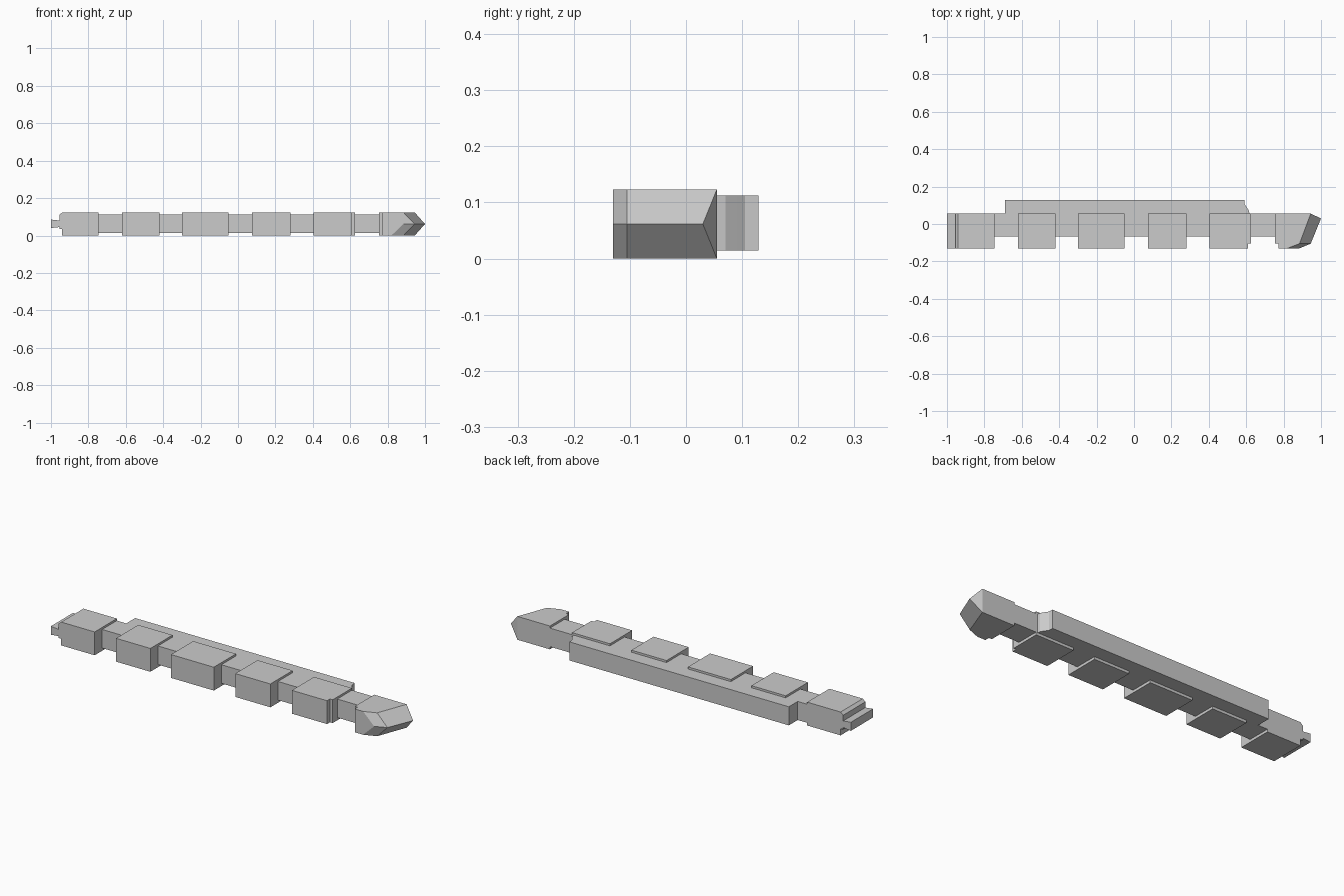
import bpy, bmesh
from mathutils import Vector

if "Cube" in bpy.data.objects:
    bpy.data.objects.remove(bpy.data.objects["Cube"])

H = 0.123              # block height
YF, YB = -0.13, 0.055  # front and back of the blocks


def finish(name, bm):
    bmesh.ops.recalc_face_normals(bm, faces=bm.faces)
    me = bpy.data.meshes.new(name)
    bm.to_mesh(me)
    bm.free()
    ob = bpy.data.objects.new(name, me)
    bpy.context.collection.objects.link(ob)
    return ob


def prism(name, profile, lo, hi, axis='z'):
    """Extrude an xy profile along z, or an xz profile along y."""
    bm = bmesh.new()
    pts = [(a, b, lo) if axis == 'z' else (a, lo, b) for a, b in profile]
    face = bm.faces.new([bm.verts.new(p) for p in pts])
    new = bmesh.ops.extrude_face_region(bm, geom=[face])['geom']
    step = Vector((0, 0, hi - lo)) if axis == 'z' else Vector((0, hi - lo, 0))
    bmesh.ops.translate(bm, vec=step,
                        verts=[g for g in new if isinstance(g, bmesh.types.BMVert)])
    return finish(name, bm)


# Core bar with the back rail
prism("core_rail", [(-0.76, -0.067), (0.78, -0.067), (0.78, YB), (0.617, YB),
                    (0.615, 0.07), (0.602, 0.09), (0.592, 0.105), (0.59, 0.129),
                    (-0.69, 0.129), (-0.69, YB), (-0.76, YB)], 0.014, 0.112)

# Middle grip blocks
for i, (x0, x1) in enumerate([(-0.62, -0.42), (-0.30, -0.05), (0.075, 0.28)]):
    prism(f"block_{i + 1}", [(x0, YF), (x1, YF), (x1, YB), (x0, YB)], 0, H)

# Last block with a small corner step
prism("block_4", [(0.405, YF), (0.61, YF), (0.61, -0.105), (0.626, -0.105),
                  (0.626, YB), (0.405, YB)], 0, H)

# Tail block with the end tongue
prism("tail_block", [(-0.745, 0), (-0.94, 0), (-0.94, 0.035), (-0.955, 0.035),
                     (-0.955, 0.045), (-1.0, 0.04), (-1.0, 0.085), (-0.955, 0.08),
                     (-0.955, 0.11), (-0.94, H), (-0.745, H)], YF, YB, 'y')

# Pointed head: mirrored halves meeting at a ridge at mid height
back = [(0.772, YF), (0.772, -0.105), (0.755, -0.105), (0.755, YB)]
flat = back + [(0.945, YB), (0.885, -0.105), (0.82, YF)]
ridge = back + [(0.945, YB), (1.0, 0.03), (0.945, -0.105), (0.885, YF)]
bm = bmesh.new()
mid = [bm.verts.new((x, y, H / 2)) for x, y in ridge]
for z in (0, H):
    cap = [bm.verts.new((x, y, z)) for x, y in flat]
    bm.faces.new(cap)
    for i in range(4):                       # back and inner side walls
        bm.faces.new((cap[i], cap[i + 1], mid[i + 1], mid[i]))
    bm.faces.new((cap[4], mid[5], mid[4]))   # nose corner
    bm.faces.new((cap[4], cap[5], mid[6], mid[5]))
    bm.faces.new((cap[5], cap[6], mid[7], mid[6]))
    bm.faces.new((cap[6], cap[0], mid[0], mid[7]))
finish("head", bm)
